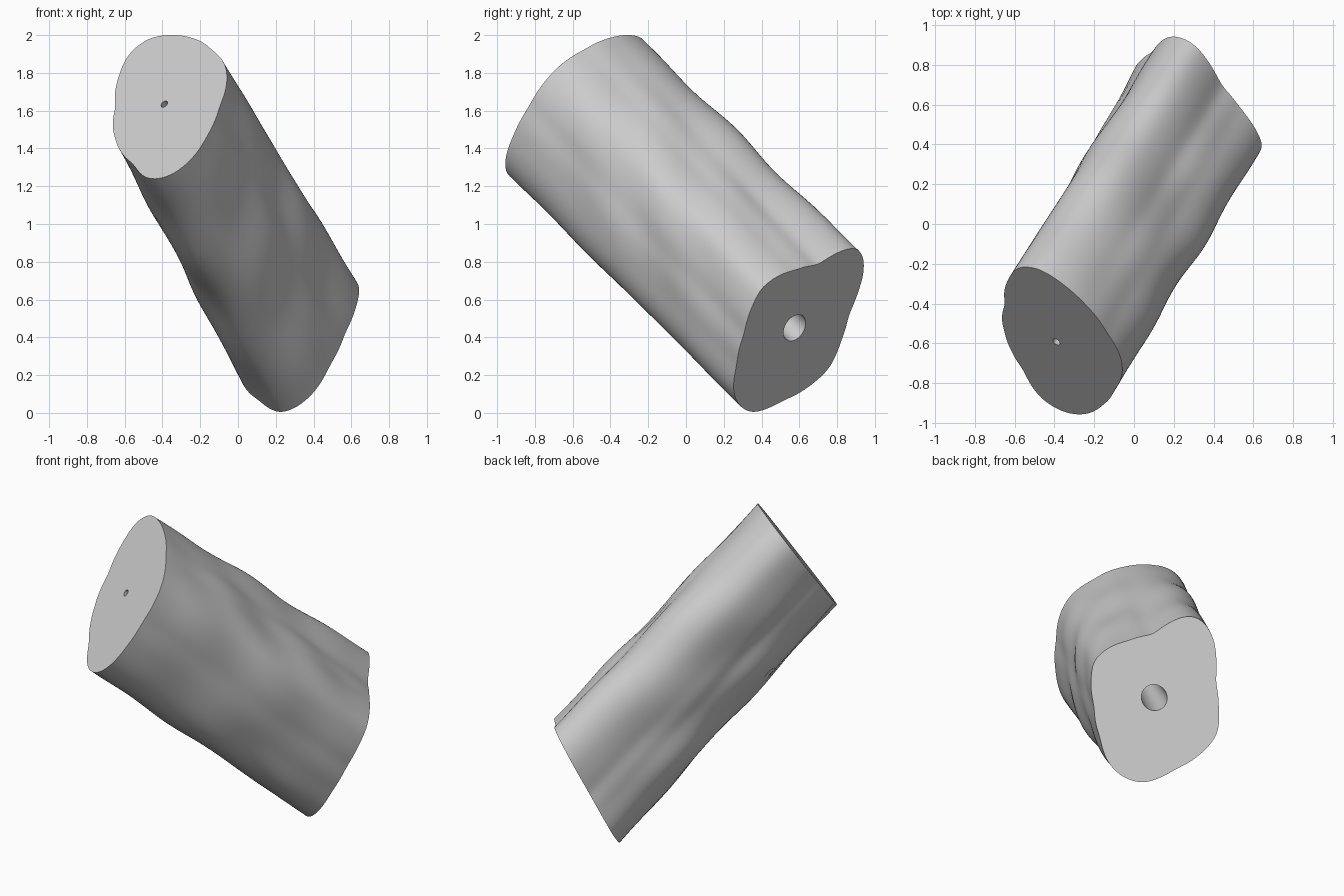
import bpy
import bmesh
import math
from mathutils import Vector

cube = bpy.data.objects.get("Cube")
if cube:
    bpy.data.objects.remove(cube, do_unlink=True)

SIDES, ROWS = 160, 90

# Cut outlines: upper end as (x, z), lower end as (y, z)
UPPER = [(-.36, 2), (-.25, 1.985), (-.14, 1.92), (-.065, 1.83), (-.06, 1.75),
         (-.1, 1.62), (-.16, 1.475), (-.24, 1.35), (-.34, 1.265), (-.44, 1.235),
         (-.5, 1.25), (-.55, 1.32), (-.62, 1.385), (-.65, 1.46), (-.645, 1.62),
         (-.63, 1.78), (-.58, 1.9), (-.48, 1.98)]
LOWER = [(.9, .88), (.94, .83), (.94, .74), (.91, .64), (.86, .52), (.82, .38),
         (.76, .24), (.65, .14), (.52, .07), (.42, .02), (.35, 0), (.28, .04),
         (.25, .12), (.27, .25), (.31, .42), (.35, .56), (.4, .66), (.48, .72),
         (.58, .755), (.7, .78), (.82, .855)]


def on_upper(x, z):
    return Vector((x, -2.308 - .782 * x + .863 * z, z))


def on_lower(y, z):
    return Vector((.573 - .98 * y + .703 * z, y, z))


# Shaft axis and the two slanted cut planes
top = on_upper(-.39, 1.635)
bottom = on_lower(.575, .45)
axis = (bottom - top).normalized()
length = (bottom - top).length
u = axis.cross(Vector((0, 0, 1))).normalized()
v = axis.cross(u)
upper_normal = Vector((-.782, -1, .863))
lower_normal = Vector((1, .98, -.703))


def polar(p):
    d = p - top
    a, b = d.dot(u), d.dot(v)
    return math.atan2(b, a) % math.tau, math.hypot(a, b), d.dot(axis)


def radii(points):
    """Resample an outline as smoothed radii at even angles about the axis."""
    ring = sorted(polar(p)[:2] for p in points)
    ring = ([(ring[-1][0] - math.tau, ring[-1][1])] + ring
            + [(ring[0][0] + math.tau, ring[0][1])])
    out = []
    for k in range(SIDES):
        ang = math.tau * k / SIDES
        for (a0, r0), (a1, r1) in zip(ring, ring[1:]):
            if a0 <= ang <= a1:
                out.append(r0 + (r1 - r0) * (ang - a0) / max(a1 - a0, 1e-6))
                break
    for _ in range(8):
        out = [(out[k - 1] + out[k] * 2 + out[(k + 1) % SIDES]) / 4
               for k in range(SIDES)]
    return out


def spoke(k, r):
    ang = math.tau * k / SIDES
    return (u * math.cos(ang) + v * math.sin(ang)) * r


def on_cut(offset, centre, normal):
    return centre + offset - axis * (offset.dot(normal) / axis.dot(normal))


def between(k, t, r0, r1, r):
    """Point at fraction t along the shaft, with both ends on their cuts."""
    a = on_cut(spoke(k, r0), top, upper_normal)
    b = on_cut(spoke(k, r1), bottom, lower_normal)
    s = (a - top).dot(axis) * (1 - t) + (b - top).dot(axis) * t
    return top + axis * s + spoke(k, r)


upper_r = radii([on_upper(*p) for p in UPPER])
lower_r = radii([on_lower(*p) for p in LOWER])
pit_angle, _, pit_along = polar(Vector((-.46, -.3, 1.06)))


def outer_point(k, t):
    ang = math.tau * k / SIDES
    r = upper_r[k] * (1 - t) + lower_r[k] * t
    # Gentle lumps that fade out at the cuts
    r += math.sin(math.pi * t) * (.007 * math.sin(2 * ang + 13 * t)
                                  + .005 * math.sin(5 * ang - 17 * t))
    # Small pit on the rear side
    turn = (ang - pit_angle + math.pi) % math.tau - math.pi
    dist = math.hypot(turn * r, t * length - pit_along)
    r -= .04 * math.exp(-(dist / .02) ** 2)
    return between(k, t, upper_r[k], lower_r[k], r)


def canal_point(k, t):
    r0, r1 = .02, .075
    return between(k, t, r0, r1, r0 + (r1 - r0) * t)


# Shaft wall, then back through the tapering canal, closed by the flat cuts
bm = bmesh.new()
loops = [[bm.verts.new(outer_point(k, i / ROWS)) for k in range(SIDES)]
         for i in range(ROWS + 1)]
loops += [[bm.verts.new(canal_point(k, 1 - i / 20)) for k in range(SIDES)]
          for i in range(21)]
for i, ring in enumerate(loops):
    following = loops[(i + 1) % len(loops)]
    for k in range(SIDES):
        j = (k + 1) % SIDES
        bm.faces.new((ring[k], ring[j], following[j], following[k]))
bmesh.ops.recalc_face_normals(bm, faces=bm.faces)

mesh = bpy.data.meshes.new("shaft_segment")
bm.to_mesh(mesh)
bm.free()
shaft = bpy.data.objects.new("shaft_segment", mesh)
bpy.context.collection.objects.link(shaft)

grey = bpy.data.materials.new("light_grey")
grey.use_nodes = True
colour = (.6, .6, .6, 1)
grey.diffuse_color = colour
grey.node_tree.nodes["Principled BSDF"].inputs["Base Color"].default_value = colour
mesh.materials.append(grey)

bpy.ops.object.select_all(action='DESELECT')
shaft.select_set(True)
bpy.context.view_layer.objects.active = shaft
bpy.ops.object.shade_smooth_by_angle(angle=math.radians(40))
